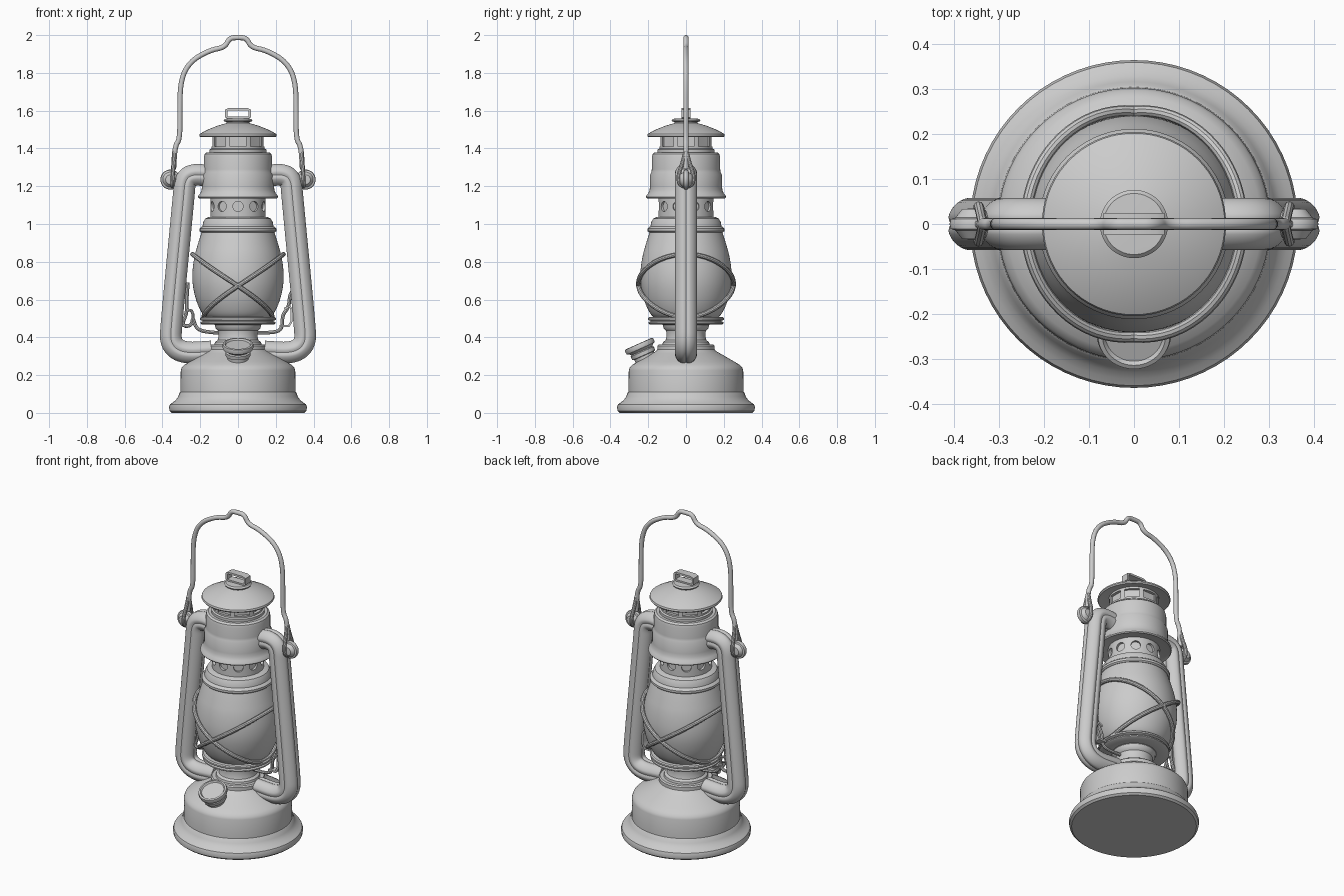
import bpy, bmesh
from math import sin, cos, pi, radians
from mathutils import Vector, Matrix

if "Cube" in bpy.data.objects:
    bpy.data.objects.remove(bpy.data.objects["Cube"])


def finish(name, bm):
    bmesh.ops.remove_doubles(bm, verts=bm.verts, dist=1e-5)
    bmesh.ops.recalc_face_normals(bm, faces=bm.faces)
    me = bpy.data.meshes.new(name)
    bm.to_mesh(me)
    bm.free()
    ob = bpy.data.objects.new(name, me)
    bpy.context.collection.objects.link(ob)
    return ob


def skin(name, rings, closed=False):
    """Join rings of points into a surface; open ends get capped."""
    bm = bmesh.new()
    rows = [[bm.verts.new(p) for p in r] for r in rings]
    n = len(rows[0])
    pairs = list(zip(rows, rows[1:])) + ([(rows[-1], rows[0])] if closed else [])
    for a, b in pairs:
        for i in range(n):
            j = (i + 1) % n
            bm.faces.new((a[i], a[j], b[j], b[i]))
    if not closed:
        bm.faces.new(rows[0])
        bm.faces.new(rows[-1])
    return finish(name, bm)


def lathe(name, prof, matrix=None, seg=72):
    m = matrix or Matrix()
    return skin(name, [[m @ Vector((max(r, 1e-4) * cos(2 * pi * i / seg),
                                    max(r, 1e-4) * sin(2 * pi * i / seg), z))
                        for i in range(seg)] for r, z in prof])


def smooth(pts, times=3, closed=False):
    """Corner cutting that keeps the ends of an open path."""
    pts = [Vector(p) for p in pts]
    for _ in range(times):
        nxt = pts[1:] + pts[:1] if closed else pts[1:]
        out = [] if closed else [pts[0]]
        for a, b in zip(pts, nxt):
            out += [a.lerp(b, .25), a.lerp(b, .75)]
        pts = out if closed else out + [pts[-1]]
    return pts


def sweep(name, path, section, closed=False, up=(0, 1, 0)):
    """Sweep a section (u, v) along a path; v stays close to the up direction."""
    rings, n = [], len(path)
    for i, p in enumerate(path):
        a = path[i - 1] if closed or i else p
        b = path[(i + 1) % n] if closed or i < n - 1 else p
        t = (b - a).normalized()
        u = t.cross(Vector(up)).normalized()
        v = u.cross(t)
        rings.append([p + u * s + v * w for s, w in section])
    return skin(name, rings, closed)


def circle(r, n=10):
    return [(r * cos(2 * pi * i / n), r * sin(2 * pi * i / n)) for i in range(n)]


def cut_ring(target, count, z, radius, make):
    """Cut evenly spaced openings around a wall."""
    bm = bmesh.new()
    for i in range(count):
        a = 2 * pi * i / count - pi / 2
        make(bm, Matrix.Rotation(a, 4, 'Z') @ Matrix.Translation((radius, 0, z)))
    cutter = finish("opening_cutter", bm)
    mod = target.modifiers.new("openings", 'BOOLEAN')
    mod.operation, mod.object, mod.solver = 'DIFFERENCE', cutter, 'EXACT'
    bpy.context.view_layer.update()
    me = bpy.data.meshes.new_from_object(
        target.evaluated_get(bpy.context.evaluated_depsgraph_get()))
    target.modifiers.clear()
    target.data = me
    bpy.data.objects.remove(cutter)


# Fuel tank with flared foot and domed top
lathe("fuel_tank", [(0, 0), (.35, 0), (.362, .01), (.365, .03), (.36, .045), (.345, .055),
                    (.33, .068), (.317, .085), (.31, .105), (.305, .11), (.303, .225),
                    (.298, .24), (.283, .255), (.255, .272), (.215, .295), (.18, .315),
                    (.158, .328), (.152, .335), (.152, .355), (.145, .362), (0, .365)])

# Burner neck and globe plate
lathe("burner", [(0, .36), (.125, .36), (.122, .375), (.108, .385), (.102, .41), (.105, .435),
                 (.118, .447), (.122, .465), (0, .468)])
lathe("globe_plate", [(0, .455), (.11, .455), (.125, .468), (.19, .468), (.198, .473),
                      (.198, .48), (.188, .485), (.188, .488), (.202, .493), (.202, .502),
                      (.195, .507), (0, .507)])

# Glass globe
globe = smooth([(.165, .50, 0), (.195, .53, 0), (.228, .61, 0), (.245, .71, 0),
                (.234, .82, 0), (.208, .91, 0), (.188, .97, 0)])
lathe("glass_globe", [(p.x, p.y) for p in globe])


def globe_radius(z):
    return min(globe, key=lambda p: abs(p.y - z)).x if not any(
        a.y <= z <= b.y for a, b in zip(globe, globe[1:])) else next(
        a.x + (b.x - a.x) * (z - a.y) / (b.y - a.y)
        for a, b in zip(globe, globe[1:]) if a.y <= z <= b.y)


# Two tilted wire rings crossing over the globe
for side, label in ((1, "right"), (-1, "left")):
    path = []
    for i in range(72):
        t = 2 * pi * i / 72
        z = .672 + .168 * cos(t)
        r = globe_radius(z) + .013
        path.append(Vector((side * r * cos(t), r * sin(t), z)))
    sweep("globe_guard_" + label, path, circle(.0125), True, (0, 0, 1))

# Collar above the globe
lathe("globe_collar", [(0, .955), (.195, .955), (.203, .962), (.203, .975), (.196, .983),
                       (.188, .988), (.184, 1.01), (.174, 1.028), (.155, 1.037), (0, 1.04)])

# Pierced ring with round holes
ring = lathe("pierced_ring", [(0, 1.03), (.145, 1.03), (.145, 1.15), (0, 1.15)])
cut_ring(ring, 10, 1.093, .145, lambda bm, m: bmesh.ops.create_cone(
    bm, cap_ends=True, segments=20, radius1=.027, radius2=.027, depth=.03,
    matrix=m @ Matrix.Rotation(pi / 2, 4, 'Y')))

# Hood with flared lower rim
lathe("hood", [(0, 1.15), (.19, 1.142), (.207, 1.136), (.212, 1.142), (.209, 1.152), (.2, 1.162),
               (.193, 1.18), (.19, 1.2), (.19, 1.262), (.183, 1.275), (.181, 1.29),
               (.181, 1.355), (.177, 1.37), (.166, 1.379), (0, 1.382)])

# Chimney vent with square windows
vent = lathe("chimney_vent", [(0, 1.375), (.15, 1.375), (.15, 1.395), (.141, 1.4),
                              (.141, 1.475), (0, 1.475)])
cut_ring(vent, 8, 1.435, .141, lambda bm, m: bmesh.ops.create_cube(
    bm, size=1, matrix=m @ Matrix.Diagonal((.035, .085, .05, 1))))

# Chimney cap and lifting loop
lathe("chimney_cap", [(0, 1.472), (.15, 1.472), (.185, 1.462), (.2, 1.46), (.205, 1.467),
                      (.202, 1.477), (.185, 1.487), (.15, 1.504), (.11, 1.52), (.075, 1.53),
                      (.06, 1.534), (.06, 1.54), (.074, 1.543), (.076, 1.549), (.068, 1.557),
                      (0, 1.56)])
loop = smooth([(-.062, 0, 1.562), (.062, 0, 1.562), (.062, 0, 1.608), (-.062, 0, 1.608)], 0)
loop = [a.lerp(b, f) for a, b in zip(loop, loop[1:] + loop[:1]) for f in (.1, .9)]
sweep("lifting_loop", loop, [(-.006, -.024), (.006, -.024), (.006, .024), (-.006, .024)], True)

# Filler spout and cap, leaning forward
tilt = Matrix.Translation((0, -.25, .365)) @ Matrix.Rotation(radians(24), 4, 'X')
lathe("filler_cap", [(0, -.17), (.056, -.17), (.056, -.068), (.066, -.065), (.067, -.045),
                     (.06, -.04), (.066, -.032), (.08, -.026), (.083, -.012), (.08, 0),
                     (.07, .002), (.064, -.007), (0, -.007)], tilt, 48)

# Grooved section for the side tubes
groove = []
for i in range(48):
    t = 2 * pi * i / 48
    r = .06 * (1 - .12 * max(0, cos(4 * t)) ** 4)
    groove.append((r * cos(t), r * sin(t)))

for s, label in ((1, "right"), (-1, "left")):
    # Air tube from hood to tank
    path = smooth([(s * x, 0, z) for x, z in (
        (.14, 1.25), (.225, 1.265), (.28, 1.24), (.288, 1.14), (.353, .47), (.358, .365),
        (.29, .315), (.14, .325))])
    sweep("side_tube_" + label, path, groove)
    # Handle ear
    lathe("handle_ear_" + label, [(0, -.035), (.025, -.033), (.04, -.014), (.05, -.011),
                                  (.053, 0), (.05, .011), (.04, .014), (.025, .033), (0, .035)],
          Matrix.Translation((s * .358, 0, 1.235)) @ Matrix.Rotation(pi / 2, 4, 'X'), 36)
    # Teardrop hook of the handle
    hook = smooth([(s * x, y, z) for x, y, z in (
        (.336, 0, 1.40), (.34, .016, 1.33), (.346, .044, 1.25), (.348, .03, 1.20),
        (.348, -.03, 1.20), (.346, -.044, 1.25), (.34, -.016, 1.33))], 3, True)
    sweep("handle_hook_" + label, hook, circle(.011), True, (1, 0, 0))

# Wire carrying handle
half = [(.341, 1.29), (.334, 1.41), (.308, 1.45), (.308, 1.58), (.305, 1.76), (.255, 1.86),
        (.15, 1.92), (.07, 1.935), (.045, 1.985)]
bail = [(-x, 0, z) for x, z in half] + [(0, 0, 1.987)] + [(x, 0, z) for x, z in half[::-1]]
sweep("carrying_handle", smooth(bail), circle(.0135, 12))

# Globe lifting lever on the left
sweep("lift_lever_strip", smooth([(-.265, 0, .69), (-.272, 0, .60), (-.27, 0, .53), (-.3, 0, .46),
                                  (-.245, 0, .46), (-.24, 0, .51), (-.22, 0, .44),
                                  (-.14, 0, .425), (-.08, 0, .425)], 2), circle(.0095, 8))
sweep("lift_lever_catch", smooth([(-.27, 0, .545), (-.238, 0, .54), (-.24, 0, .47)], 1),
      circle(.008, 8))

# Wick crank and bracket on the right
sweep("wick_crank", smooth([(.08, 0, .425), (.2, 0, .425), (.235, 0, .45), (.235, 0, .52),
                            (.27, 0, .56), (.275, 0, .64), (.32, 0, .655)], 2), circle(.0095, 8))
sweep("crank_bracket", smooth([(.22, 0, .46), (.285, 0, .46), (.285, 0, .57), (.245, 0, .55)], 1),
      [(-.006, -.02), (.006, -.02), (.006, .02), (-.006, .02)])

# Smooth shading with crisp edges
for ob in bpy.data.objects:
    ob.select_set(True)
    bpy.context.view_layer.objects.active = ob
bpy.ops.object.shade_smooth_by_angle(angle=radians(35))
